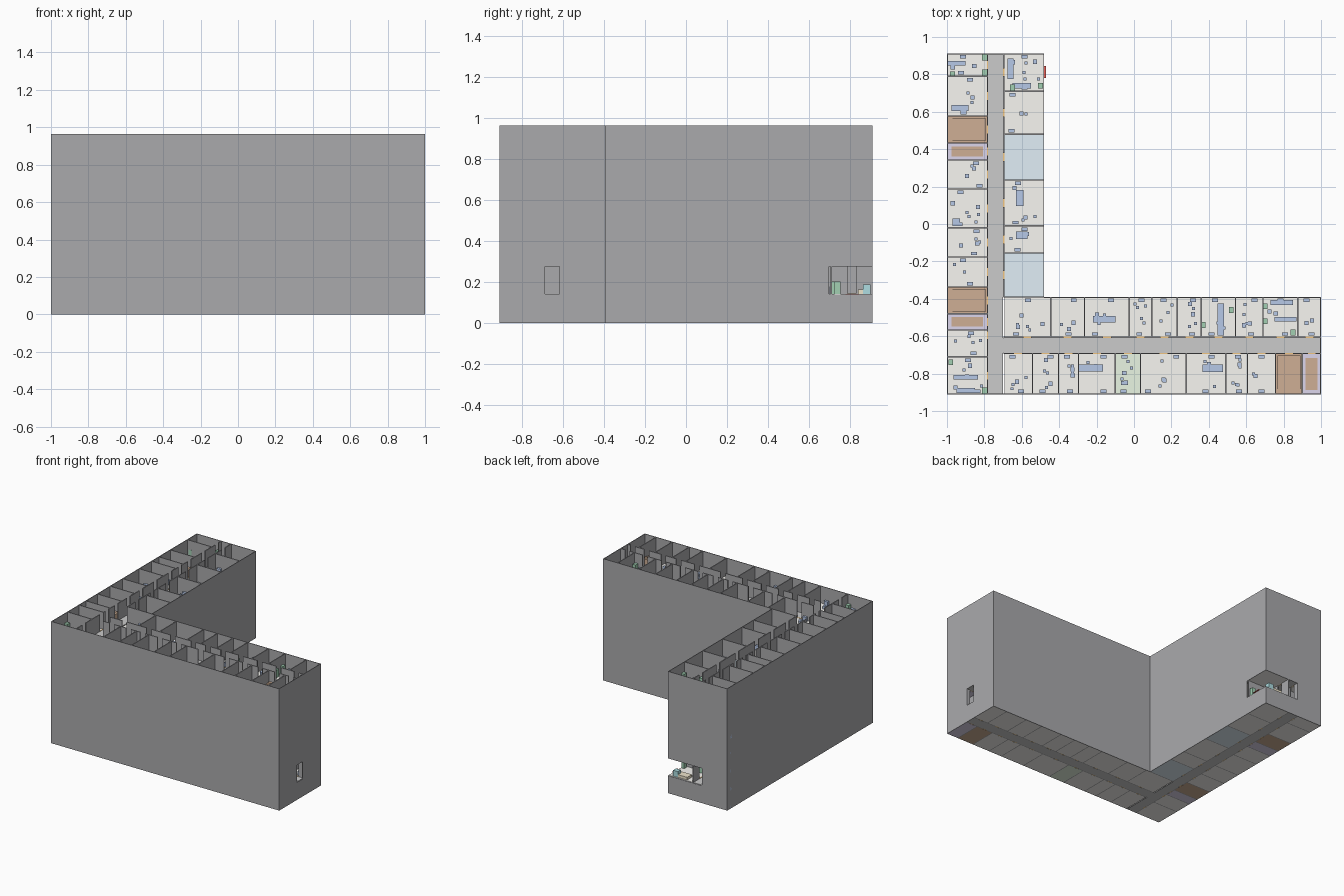
import bpy, bmesh, random

if "Cube" in bpy.data.objects:
    bpy.data.objects.remove(bpy.data.objects["Cube"])

random.seed(4)
FLOORS, TOTAL = 7, 0.965
H = TOTAL / FLOORS          # storey height
T = 0.007                   # partition thickness
E = 0.005                   # outer wall thickness
S = 0.004                   # slab thickness
G = 0.0035                  # floor inset, so slabs stop inside the walls
DOOR = 0.042
X0, X1, Y0, Y1 = -1.0, 1.0, -0.912, 0.912
XI, YI = -0.48, -0.39       # inner corner of the L
CX0, CX1 = -0.783, -0.697   # corridor of the long back wing
CY0, CY1 = -0.692, -0.606   # corridor of the front wing

COLORS = {
    "walls": (0.40, 0.40, 0.415, 1),
    "room_floors": (0.94, 0.93, 0.89, 1), "hall_floors": (0.60, 0.60, 0.60, 1),
    "blue_floors": (0.75, 0.86, 0.93, 1), "green_floors": (0.82, 0.92, 0.77, 1),
    "lift_floors": (0.72, 0.67, 0.84, 1), "stair_floors": (0.62, 0.43, 0.30, 1),
    "stair_steps": (0.62, 0.43, 0.30, 1), "lift_platforms": (0.62, 0.43, 0.30, 1),
    "door_thresholds": (0.88, 0.56, 0.22, 1), "furniture": (0.47, 0.58, 0.80, 1),
    "cabinets": (0.36, 0.63, 0.45, 1), "window_sill": (0.8, 0.12, 0.1, 1),
    "bed": (0.85, 0.78, 0.60, 1), "bed_cover": (0.42, 0.72, 0.75, 1),
}
parts = {}


def box(part, xa, xb, ya, yb, za, zb):
    """Add an axis-aligned box to the mesh of the named part."""
    bm = parts.setdefault(part, bmesh.new())
    v = [bm.verts.new((x, y, z)) for z in (za, zb)
         for x, y in ((xa, ya), (xb, ya), (xb, yb), (xa, yb))]
    for f in ((3, 2, 1, 0), (4, 5, 6, 7), (0, 1, 5, 4),
              (1, 2, 6, 5), (2, 3, 7, 6), (3, 0, 4, 7)):
        bm.faces.new([v[i] for i in f])


def wall(xa, xb, ya, yb, z):
    box("walls", xa, xb, ya, yb, z, z + H)


# Room strips: direction, band across it, corridor edge, dividers, special rooms
STRIPS = [
    ("y", (X0, CX0), CX0, [Y0, -.71, -.567, -.48, -.337, -.176, -.02, .187, .342,
                           .433, .577, .79, Y1], {2: "lift", 3: "stair", 8: "lift", 9: "stair"}),
    ("y", (CX1, XI), CX1, [YI, -.155, -.01, .235, .48, .71, Y1], {0: "blue", 2: "room", 3: "blue"}),
    ("x", (CY1, YI), CY1, [CX1, -.445, -.265, -.025, .095, .232, .36, .543, .69, .875, X1], {}),
    ("x", (Y0, CY0), CY0, [CX1, -.543, -.404, -.297, -.10, .035, .28, .49, .607, .757,
                           .90, X1], {4: "green", 9: "stair", 10: "lift"}),
]

# Large tables: centre x, centre y, size x, size y
TABLES = [(-.95, .86, .1, .025), (-.93, .62, .09, .03), (-.66, .83, .03, .11),
          (-.60, .74, .1, .03), (-.61, .14, .04, .085), (-.60, -.06, .06, .04),
          (-.95, .01, .04, .04), (-.90, -.82, .13, .025), (-.90, -.89, .1, .025),
          (-.16, -.51, .12, .035), (-.23, -.77, .13, .035), (.465, -.51, .035, .17),
          (.79, -.42, .12, .025), (.81, -.51, .12, .025), (.42, -.77, .11, .04)]
CABINETS = [(-.80, .89), (-.80, .81), (-.97, .80), (-.65, .73), (-.50, .74), (-.98, -.74),
            (-.80, -.89), (.70, -.44), (.70, -.52), (.37, -.54), (.52, -.46), (.85, -.58)]


def furnish(xa, xb, ya, yb, z):
    """Scatter small chairs and wall cupboards in one room."""
    for _ in range(random.randint(2, 6)):
        s = random.choice((.008, .008, .011))
        x, y = random.uniform(xa + .03, xb - .03), random.uniform(ya + .03, yb - .03)
        box("furniture", x - s, x + s, y - s, y + s, z, z + .022)
    for y in (ya + .018, yb - .018):
        x = random.uniform(xa + .04, xb - .04)
        box("furniture", x - .016, x + .016, y - .009, y + .009, z, z + .035)


def strip(along, band, edge, divs, special, z, is_open):
    b0, b1 = band

    def place(part, a0, a1, c0, c1, za, zb):
        # a = along the wing, c = across it
        if along == "x":
            box(part, a0, a1, c0, c1, za, zb)
        else:
            box(part, c0, c1, a0, a1, za, zb)

    for i, (a0, a1) in enumerate(zip(divs, divs[1:])):
        kind = special.get(i, "room")
        place(kind + "_floors", a0 + G, a1 - G, b0 + G, b1 - G, z, z + S)
        zf = z + S
        # partition between neighbouring rooms
        if i:
            place("walls", a0 - T / 2, a0 + T / 2, b0 + G, b1 - G, z, z + H)
        # corridor wall with a door gap, moved aside where it faces the corridor end
        m = (a0 + a1) / 2
        if a0 < CY0 and a1 > CY1 and along == "y":
            m = a1 - .028
        place("walls", a0, m - DOOR / 2, edge - T / 2, edge + T / 2, z, z + H)
        place("walls", m + DOOR / 2, a1, edge - T / 2, edge + T / 2, z, z + H)
        place("door_thresholds", m - DOOR / 2, m + DOOR / 2,
              edge - T / 2, edge + T / 2, z + .001, zf + .002)
        if kind == "stair":
            d = (b1 - b0 - .02) / 10
            for k in range(10):
                c = b0 + .01 + k * d
                place("stair_steps", a0 + .01, a1 - .01, c, c + d, zf, zf + (k + 1) * .005)
        elif kind == "lift":
            place("lift_platforms", a0 + .018, a1 - .018, b0 + .025, b1 - .025, zf, zf + .008)
        elif kind != "blue" and not (is_open and along == "y" and b1 == XI and a1 == Y1):
            furnish(*((a0, a1, b0, b1) if along == "x" else (b0, b1, a0, a1)), zf)


for f in range(FLOORS):
    z = f * H
    is_open = f == 1        # this storey lacks a few outer walls
    # Outer walls
    wall(X0, X1, Y0, Y0 + E, z)
    wall(X0, X0 + E, Y0, Y1, z)
    wall(XI, X1, YI - E, YI, z)
    wall(XI - E, XI, YI, .70, z)
    wall(X0, CX0, Y1 - E, Y1, z)
    wall(X1 - E, X1, Y0, CY0, z)
    wall(X1 - E, X1, CY1 - .012, YI, z)
    if not is_open:
        wall(CX0, XI, Y1 - E, Y1, z)
        wall(XI - E, XI, .70, Y1, z)
        wall(X1 - E, X1, CY0, CY1 - .012, z)
    # Corridor floors
    box("hall_floors", CX0 + G, CX1 - G, Y0 + G, Y1 - G, z, z + S)
    box("hall_floors", CX1 - G, X1 - G, CY0 + G, CY1 - G, z, z + S)
    # Wall between the two wings
    wall(CX1, XI, YI - T / 2, YI + T / 2, z)
    for s in STRIPS:
        strip(*s, z, is_open)
    # Tables and cabinets
    for x, y, w, d in TABLES:
        if not (is_open and y > .7 and x > CX1):
            box("furniture", x - w / 2, x + w / 2, y - d / 2, y + d / 2, z + S, z + S + .03)
    for x, y in CABINETS:
        box("cabinets", x - .013, x + .013, y - .015, y + .015, z + S, z + S + .06)

# Bed and red sill in the open corner room
box("bed", -.64, -.52, .84, .90, H + S, H + .025)
box("bed_cover", -.56, -.518, .865, .902, H + S, H + .05)
box("window_sill", XI, XI + .01, .78, .845, H, H + .003)

# Turn each collected part into one object
for name, bm in parts.items():
    me = bpy.data.meshes.new(name)
    bm.to_mesh(me)
    bm.free()
    ob = bpy.data.objects.new(name, me)
    bpy.context.collection.objects.link(ob)
    mat = bpy.data.materials.new(name + "_color")
    mat.diffuse_color = COLORS[name]
    mat.use_nodes = True
    mat.node_tree.nodes["Principled BSDF"].inputs["Base Color"].default_value = mat.diffuse_color
    me.materials.append(mat)
